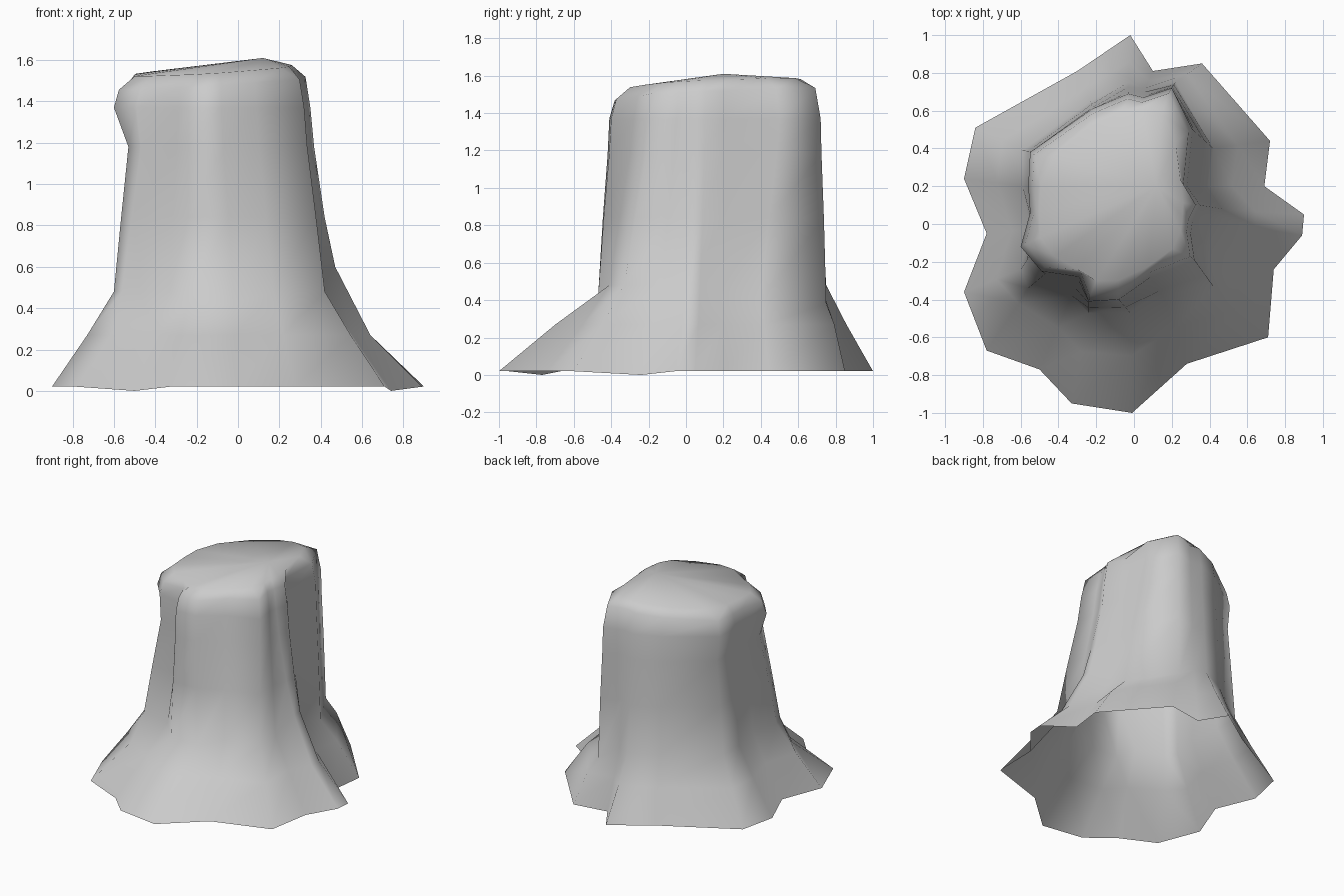
import bpy, bmesh
from mathutils import Vector

if "Cube" in bpy.data.objects:
    bpy.data.objects.remove(bpy.data.objects["Cube"])

# Matching cross-sections of the stump: ground outline, waist above the roots, top rim
GROUND = [(-.02, 1), (.10, .81), (.36, .85), (.72, .44), (.69, .20), (.90, .05), (.89, -.06),
          (.74, -.24), (.71, -.60), (.28, -.74), (-.01, -1), (-.33, -.95), (-.50, -.77),
          (-.78, -.67), (-.90, -.36), (-.78, -.05), (-.90, .24), (-.84, .51), (-.30, .81)]
WAIST = [(-.03, .75), (.06, .72), (.22, .75), (.42, .40), (.39, .20), (.47, .08), (.47, .01),
         (.41, -.13), (.42, -.33), (.17, -.41), (-.02, -.47), (-.24, -.47), (-.33, -.38),
         (-.56, -.34), (-.60, -.24), (-.55, -.03), (-.59, .20), (-.59, .39), (-.23, .65)]
RIM = [(-.03, .69), (.05, .67), (.20, .72), (.31, .50), (.28, .20), (.35, .10), (.31, .02),
       (.30, -.05), (.32, -.19), (.09, -.28), (-.08, -.40), (-.24, -.41), (-.29, -.28),
       (-.49, -.25), (-.60, -.12), (-.55, .06), (-.56, .20), (-.55, .38), (-.22, .61)]
CENTRE = Vector((-.12, .15))


def blend(a, b, t):
    return [Vector(p).lerp(Vector(q), t) for p, q in zip(a, b)]


def at_height(points, z):
    return [(p[0], p[1], z) for p in points]


def soften(points):
    # even out the notches of an outline
    p = [Vector(q) for q in points]
    return [p[i] * .5 + (p[i - 1] + p[(i + 1) % len(p)]) * .25 for i in range(len(p))]


def cap_ring(outline, scale, drop):
    # shrunken rim lying on the tilted cut surface
    pts = [CENTRE + (Vector(p) - CENTRE) * scale for p in outline]
    return [(p.x, p.y, 1.555 + .06 * p.x + .04 * p.y - drop) for p in pts]


# Stack of rings from the roots to the cut top
ground = at_height(GROUND, .02)
for i in (7, 12):
    ground[i] = (*GROUND[i], 0)
neck = blend(WAIST, RIM, .85)
neck[13].x = -.47
for i in (14, 15, 16, 17):
    neck[i].x = -.53
waist = at_height(WAIST, .48)
for i, z in {2: .38, 3: .40, 5: .60, 6: .60, 10: .42, 11: .42}.items():
    waist[i] = (*WAIST[i], z)
root = blend(GROUND, WAIST, .57)
root[5].x = root[6].x = .64
root[13] = Vector((-.61, -.42))
rings = [ground,
         at_height(root, .27),
         waist,
         at_height(blend(WAIST, neck, .5), .84),
         at_height(neck, 1.18),
         at_height(RIM, 1.37),
         cap_ring(RIM, .95, .06),
         cap_ring(soften(RIM), .86, 0)]

# Skin the rings, leaving the underside open
bm = bmesh.new()
rows = [[bm.verts.new(p) for p in ring] for ring in rings]
n = len(GROUND)
for low, high in zip(rows, rows[1:]):
    for i in range(n):
        j = (i + 1) % n
        bm.faces.new((low[j], low[i], high[i], high[j]))
peak = bm.verts.new((.12, .2, 1.61))
for i in range(n):
    bm.faces.new((rows[-1][(i + 1) % n], rows[-1][i], peak))

mesh = bpy.data.meshes.new("tree_stump")
bm.to_mesh(mesh)
bm.free()
for face in mesh.polygons:
    face.use_smooth = True
stump = bpy.data.objects.new("tree_stump", mesh)
bpy.context.collection.objects.link(stump)
